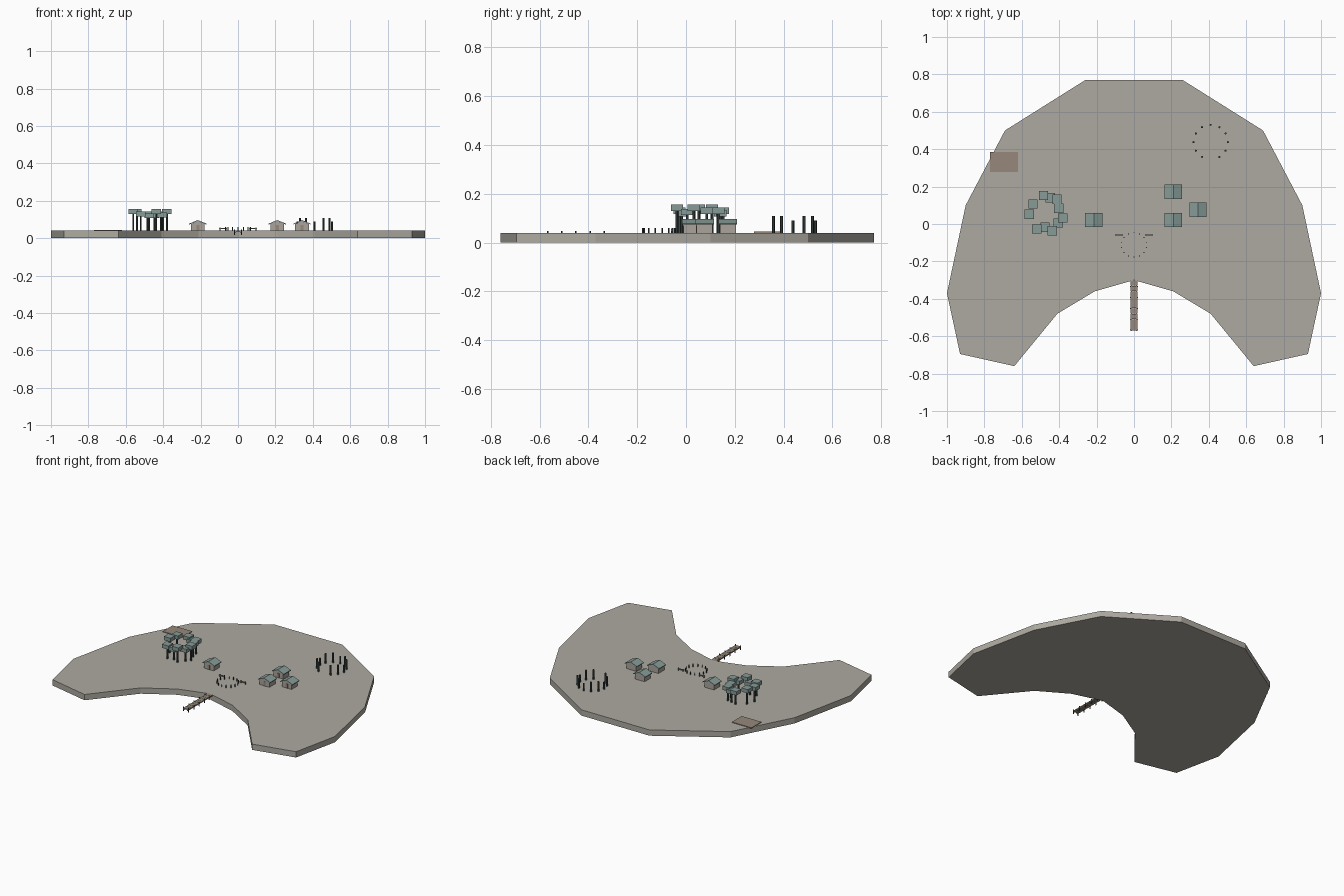
import bpy, bmesh
from math import sin, cos, radians
from mathutils import Matrix, Vector

if "Cube" in bpy.data.objects:
    bpy.data.objects.remove(bpy.data.objects["Cube"])


def material(name, rgb):
    m = bpy.data.materials.new(name)
    m.use_nodes = True
    m.diffuse_color = (*rgb, 1)
    m.node_tree.nodes["Principled BSDF"].inputs["Base Color"].default_value = (*rgb, 1)
    return m


STONE = material("pale stone", (0.42, 0.40, 0.355))
WALL = material("plaster", (0.40, 0.37, 0.33))
ROOF = material("grey green", (0.24, 0.33, 0.31))
DARK = material("dark timber", (0.045, 0.065, 0.06))
WOOD = material("brown wood", (0.31, 0.25, 0.20))
GROUND = 0.04


def finish(bm, name, mat):
    bmesh.ops.recalc_face_normals(bm, faces=bm.faces)
    mesh = bpy.data.meshes.new(name)
    bm.to_mesh(mesh)
    bm.free()
    mesh.materials.append(mat)
    obj = bpy.data.objects.new(name, mesh)
    bpy.context.collection.objects.link(obj)
    return obj


def box(name, center, size, mat):
    bm = bmesh.new()
    bmesh.ops.create_cube(bm, size=1, matrix=Matrix.Translation(center) @ Matrix.Diagonal((*size, 1)))
    return finish(bm, name, mat)


def post(name, x, y, z0, z1, r, mat):
    bm = bmesh.new()
    bmesh.ops.create_cone(bm, cap_ends=True, segments=6, radius1=r, radius2=r, depth=z1 - z0,
                          matrix=Matrix.Translation((x, y, (z0 + z1) / 2)))
    return finish(bm, name, mat)


def prism(name, points, direction, mat):
    bm = bmesh.new()
    face = bm.faces.new([bm.verts.new(p) for p in points])
    new = bmesh.ops.extrude_face_region(bm, geom=[face])["geom"]
    bmesh.ops.translate(bm, vec=Vector(direction), verts=[v for v in new if isinstance(v, bmesh.types.BMVert)])
    return finish(bm, name, mat)


# Crescent island, mirrored from its left half
half = [(0.26, 0.77), (0.69, 0.50), (0.90, 0.10), (1.0, -0.37), (0.93, -0.695),
        (0.64, -0.76), (0.41, -0.48), (0.21, -0.36)]
outline = half + [(0, -0.30)] + [(-x, y) for x, y in reversed(half)]
prism("island", [(x, y, 0) for x, y in outline], (0, 0, GROUND), STONE)


# Houses with gabled roofs and front doors
def house(x, y):
    w, d, eave, peak = 0.037, 0.032, 0.076, 0.092
    walls = [(-w, GROUND), (w, GROUND), (w, eave), (0, peak), (-w, eave)]
    prism("house_walls", [(x + a, y - d, z) for a, z in walls], (0, 2 * d, 0), WALL)
    o, h = 0.046, 0.038
    roof = [(-o, eave - 0.003), (0, peak), (o, eave - 0.003), (o, eave + 0.002), (0, peak + 0.005), (-o, eave + 0.002)]
    prism("house_roof", [(x + a, y - h, z) for a, z in roof], (0, 2 * h, 0), ROOF)
    box("house_door", (x, y - d - 0.001, GROUND + 0.015), (0.016, 0.003, 0.03), WOOD)


for x, y in [(-0.215, 0.022), (0.21, 0.022), (0.342, 0.076), (0.21, 0.172)]:
    house(x, y)

# Grove of trees with flat square crowns
trees = [(-0.484, 0.152, 0.13), (-0.54, 0.107, 0.142), (-0.56, 0.053, 0.142),
         (-0.52, -0.027, 0.13), (-0.476, -0.018, 0.12), (-0.437, -0.037, 0.142),
         (-0.405, 0.005, 0.125), (-0.38, 0.032, 0.142), (-0.402, 0.085, 0.13),
         (-0.412, 0.132, 0.13), (-0.447, 0.14, 0.12)]
for x, y, z in trees:
    post("tree_trunk", x, y, GROUND, z, 0.006, DARK)
    box("tree_crown", (x, y, z), (0.05, 0.05, 0.026), ROOF)

# Circle of tall posts, open at the front
for k in range(12):
    a = radians(30 * k)
    if k != 9:
        top = 0.09 if k % 3 == 0 else 0.108
        post("circle_post", 0.41 + 0.092 * cos(a), 0.438 + 0.092 * sin(a), GROUND, top, 0.006, DARK)

# Small ring of stakes with a rail on each side
for k in range(14):
    a = radians(90 + k * 360 / 14)
    post("ring_stake", 0.068 * cos(a), -0.112 + 0.065 * sin(a), GROUND, 0.06, 0.003, DARK)
for s in (-1, 1):
    box("ring_rail", (s * 0.08, -0.058, 0.051), (0.042, 0.006, 0.006), WOOD)
    for x in (0.063, 0.097):
        post("rail_post", s * x, -0.058, GROUND, 0.058, 0.003, DARK)

# Jetty: deck planks, stringers and mooring posts
for k in range(9):
    box("jetty_plank", (0, -0.315 - 0.03 * k, 0.037), (0.04, 0.028, 0.006), WOOD)
for s in (-1, 1):
    box("jetty_beam", (s * 0.014, -0.437, 0.032), (0.006, 0.27, 0.005), WOOD)
    for k in range(5):
        post("jetty_post", s * 0.019, -0.335 - 0.058 * k, 0.018, 0.047, 0.003, DARK)

# Timber platform over the back right shore
box("platform", (-0.695, 0.332, 0.041), (0.15, 0.107, 0.007), WOOD)
